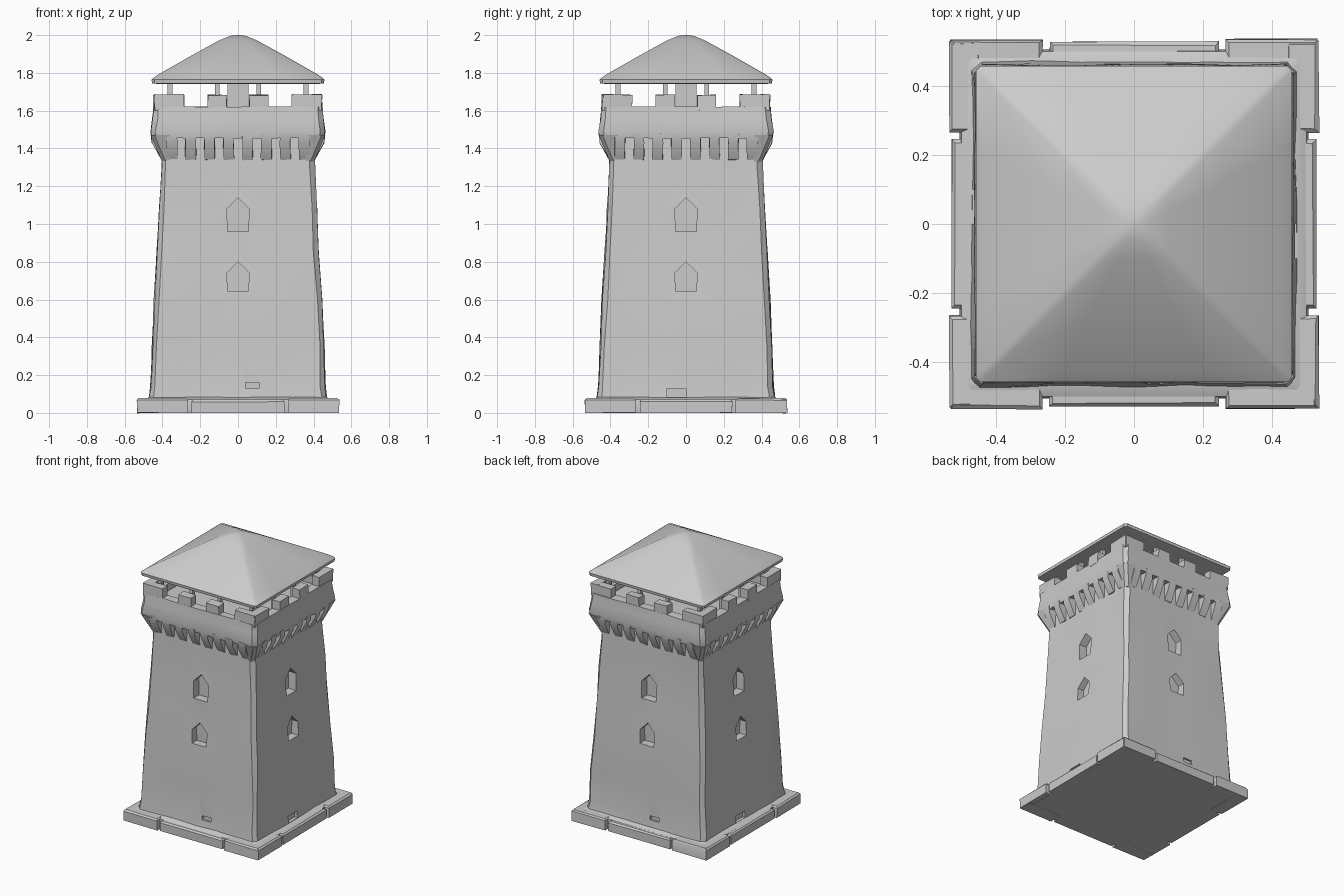
import bpy, bmesh, math, random
from mathutils import Matrix, Vector

if "Cube" in bpy.data.objects:
    bpy.data.objects.remove(bpy.data.objects["Cube"])

random.seed(7)
stone = bpy.data.materials.new("stone_grey")
stone.diffuse_color = (0.6, 0.6, 0.6, 1)
stone.use_nodes = True
stone.node_tree.nodes["Principled BSDF"].inputs["Base Color"].default_value = stone.diffuse_color


def make(name, bm, jitter=0.0, angle=35):
    for v in bm.verts:
        v.co += Vector([random.uniform(-jitter, jitter) for _ in range(3)])
    bmesh.ops.recalc_face_normals(bm, faces=bm.faces)
    me = bpy.data.meshes.new(name)
    bm.to_mesh(me)
    bm.free()
    me.materials.append(stone)
    ob = bpy.data.objects.new(name, me)
    bpy.context.collection.objects.link(ob)
    smooth(ob, angle)
    return ob


def smooth(ob, angle=35):
    bpy.ops.object.select_all(action='DESELECT')
    ob.select_set(True)
    bpy.context.view_layer.objects.active = ob
    bpy.ops.object.shade_smooth_by_angle(angle=math.radians(angle))


def square_ring(h, z, c, n):
    """Square loop of half width h with corners cut by c and n spans per side."""
    pts = []
    for k in range(4):
        rot = Matrix.Rotation(k * math.pi / 2, 3, 'Z')
        for i in range(n + 1):
            pts.append(rot @ Vector((-(h - c) + 2 * (h - c) * i / n, -h, z)))
    return pts


def loft(name, profile, c=0.02, n=6, closed=False, jitter=0.0, angle=35):
    bm = bmesh.new()
    rings = [[bm.verts.new(p) for p in square_ring(h, z, min(c, h * 0.4), n)] for h, z in profile]
    pairs = list(zip(rings, rings[1:]))
    if closed:
        pairs.append((rings[-1], rings[0]))
    for a, b in pairs:
        for i in range(len(a)):
            j = (i + 1) % len(a)
            bm.faces.new((a[i], a[j], b[j], b[i]))
    if not closed:
        bm.faces.new(rings[0][::-1])
        bm.faces.new(rings[-1])
    return make(name, bm, jitter, angle)


def prism(bm, outline, axis_from, axis_to, side, scale=1.0):
    """Extrude an (x, z) outline along y, then turn it to one of four sides."""
    rot = Matrix.Rotation(side * math.pi / 2, 3, 'Z')
    cx = sum(p[0] for p in outline) / len(outline)
    a = [bm.verts.new(rot @ Vector((x, axis_from, z))) for x, z in outline]
    b = [bm.verts.new(rot @ Vector((cx + (x - cx) * scale, axis_to, z))) for x, z in outline]
    bm.faces.new(a)
    bm.faces.new(b[::-1])
    for i in range(len(a)):
        j = (i + 1) % len(a)
        bm.faces.new((a[i], b[i], b[j], a[j]))


def box(x0, x1, z0, z1):
    return [(x0, z0), (x1, z0), (x1, z1), (x0, z1)]


# Tapered tower shaft
tower = loft("tower_shaft", [(0.475, 0.04), (0.462, 0.14), (0.455, 0.35), (0.443, 0.6),
                             (0.428, 0.85), (0.415, 1.08), (0.405, 1.3), (0.402, 1.5), (0.395, 1.57)],
             c=0.025, n=6, jitter=0.005)

# Pointed window recesses and chipped stones, cut from every side
bm = bmesh.new()
for s in range(4):
    for z, top, y in ((0.645, 0.80, -0.385), (0.96, 1.14, -0.36)):
        w = 0.055
        prism(bm, [(-w, z), (w, z), (w + 0.004, top - 0.06), (0, top), (-w - 0.004, top - 0.06)],
              -0.5, y, s)
    prism(bm, box(0.04, 0.11, 0.13, 0.16) if s % 2 == 0 else box(-0.10, 0.0, 0.085, 0.13),
          -0.55, -0.448, s)
cutter = make("window_cutter", bm)
mod = tower.modifiers.new("windows", 'BOOLEAN')
mod.operation = 'DIFFERENCE'
mod.object = cutter
mod.solver = 'EXACT'
bpy.ops.object.select_all(action='DESELECT')
bpy.context.view_layer.objects.active = tower
tower.select_set(True)
bpy.ops.object.modifier_apply(modifier="windows")
bpy.data.objects.remove(cutter)
smooth(tower)

# Plinth: core slab, longer middle stones and larger corner stones
loft("plinth_core", [(0.50, 0.0), (0.505, 0.03), (0.50, 0.07), (0.465, 0.085)], c=0.01, n=4)
bm = bmesh.new()
for s in range(4):
    prism(bm, box(-0.245, 0.245, 0.0, 0.07), -0.528, -0.44, s)
    for m in (-1, 1):
        prism(bm, box(*sorted((m * 0.265, m * 0.532)), 0.0, 0.078), -0.535, -0.44, s)
bmesh.ops.bevel(bm, geom=[e for e in bm.edges if min(v.co.z for v in e.verts) > 0.05],
                offset=0.01, segments=1, affect='EDGES')
make("plinth_stones", bm, 0.002)

# Parapet wall around the open platform
loft("parapet", [(0.39, 1.46), (0.455, 1.455), (0.462, 1.49), (0.452, 1.56), (0.446, 1.62),
                 (0.385, 1.62), (0.38, 1.5)], c=0.025, n=6, closed=True, jitter=0.003)

# Merlons: pairs on each side and an L-shaped one at every corner
bm = bmesh.new()
for s in range(4):
    for m in (-1, 1):
        prism(bm, box(*sorted((m * 0.06, m * 0.16)), 1.60, 1.683), -0.446, -0.385, s)
        prism(bm, box(*sorted((m * 0.285, m * 0.440)), 1.60, 1.685), -0.444, -0.385, s)
make("merlons", bm, 0.003)

# Wedge brackets carrying the parapet
bm = bmesh.new()
for s in range(4):
    rot = Matrix.Rotation(s * math.pi / 2, 3, 'Z')
    for i in range(8):
        x = -0.35 + i * 0.1
        pts = [(-0.39, 1.34), (-0.405, 1.34), (-0.455, 1.43), (-0.46, 1.48), (-0.39, 1.48)]
        a, b = [[bm.verts.new(rot @ Vector((x + d, y, z))) for y, z in pts] for d in (-0.028, 0.028)]
        bm.faces.new(a)
        bm.faces.new(b[::-1])
        for k in range(5):
            bm.faces.new((a[k], b[k], b[(k + 1) % 5], a[(k + 1) % 5]))
make("brackets", bm, 0.003)

# Flared corner brackets
bm = bmesh.new()
for s in range(4):
    rot = Matrix.Rotation(s * math.pi / 2, 3, 'Z')
    lo, hi = [[bm.verts.new(rot @ Vector((x, y, z))) for x, y in
               ((0.36, -0.36), (0.36, -h), (h - 0.02, -h), (h, -h + 0.02), (h, -0.36))]
              for h, z in ((0.403, 1.33), (0.462, 1.47))]
    bm.faces.new(lo)
    bm.faces.new(hi[::-1])
    for k in range(5):
        bm.faces.new((lo[k], lo[(k + 1) % 5], hi[(k + 1) % 5], hi[k]))
make("corner_brackets", bm)

# Posts under the roof and a central pillar
bm = bmesh.new()
spots = {(x, y) for x in (-0.36, -0.11, 0.11, 0.36) for y in (-0.36, 0.36)}
spots |= {(y, x) for x, y in spots}
for x, y in sorted(spots):
    bmesh.ops.create_cube(bm, size=1, matrix=Matrix.Translation((x, y, 1.655)) @ Matrix.Diagonal((0.025, 0.025, 0.21, 1)))
bmesh.ops.create_cube(bm, size=1, matrix=Matrix.Translation((0, 0, 1.655)) @ Matrix.Diagonal((0.11, 0.11, 0.21, 1)))
make("roof_posts", bm)

# Pyramid roof with a thin rounded eave and a blunt tip
loft("roof", [(0.43, 1.742), (0.455, 1.745), (0.458, 1.765), (0.43, 1.787), (0.25, 1.89),
              (0.10, 1.972), (0.04, 1.996), (0.012, 2.0)], c=0.015, n=4, angle=40)
